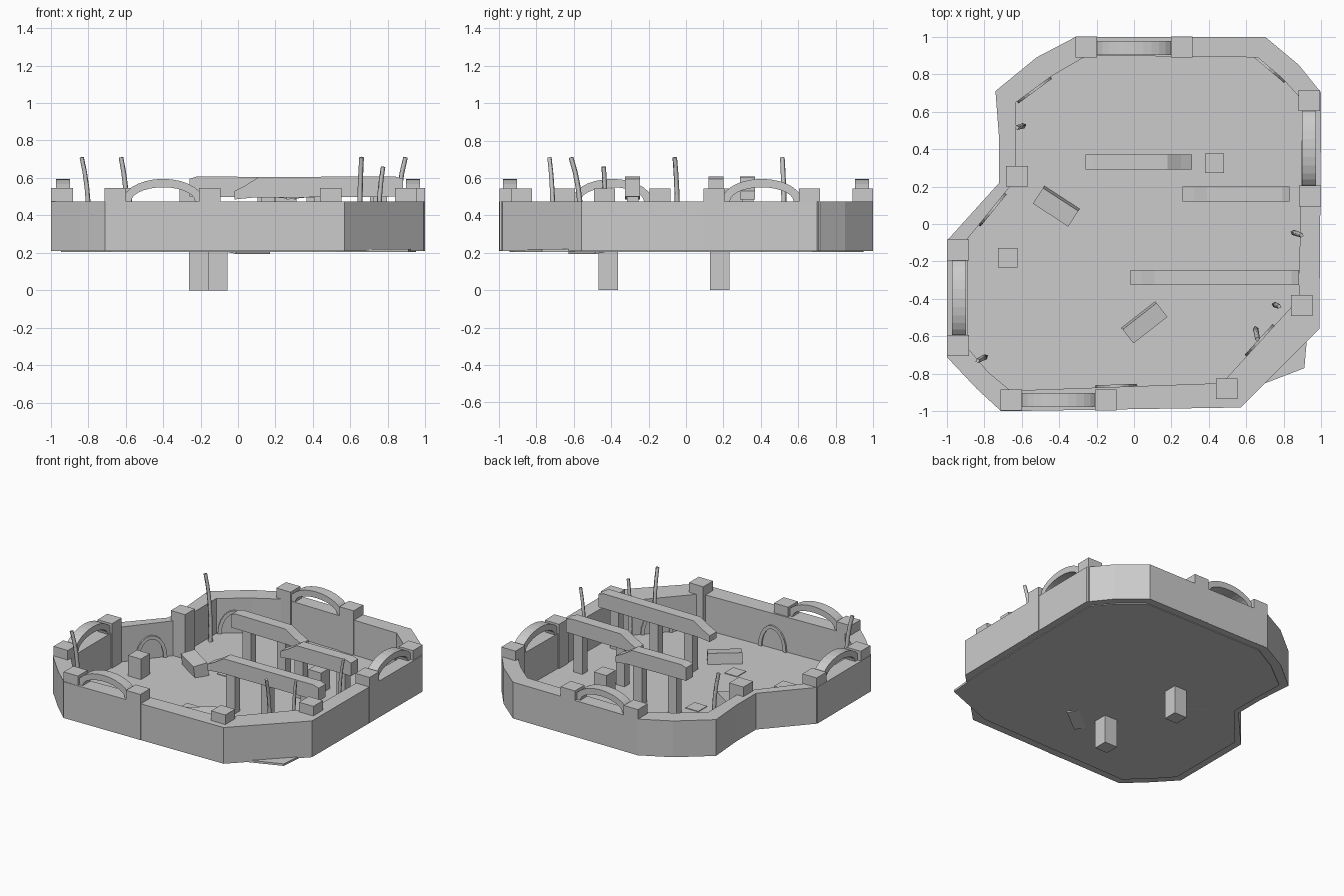
import bpy, bmesh, math
from mathutils import Vector

if "Cube" in bpy.data.objects:
    bpy.data.objects.remove(bpy.data.objects["Cube"])

stone = bpy.data.materials.new("stone_grey")
stone.use_nodes = True
stone.diffuse_color = (0.6, 0.6, 0.6, 1)
stone.node_tree.nodes["Principled BSDF"].inputs["Base Color"].default_value = (0.6, 0.6, 0.6, 1)


def finish(name, bm):
    bmesh.ops.recalc_face_normals(bm, faces=bm.faces)
    mesh = bpy.data.meshes.new(name)
    bm.to_mesh(mesh)
    bm.free()
    mesh.materials.append(stone)
    ob = bpy.data.objects.new(name, mesh)
    bpy.context.collection.objects.link(ob)
    return ob


def box(name, x, y, z0, z1, sx, sy, turn=0, tilt=0):
    bm = bmesh.new()
    bmesh.ops.create_cube(bm, size=1)
    bmesh.ops.scale(bm, vec=(sx, sy, z1 - z0), verts=bm.verts)
    ob = finish(name, bm)
    ob.location = (x, y, (z0 + z1) / 2)
    ob.rotation_euler = (math.radians(tilt), 0, math.radians(turn))
    return ob


def prism(name, points, offset):
    """Extrude a closed outline of 3D points along an offset."""
    bm = bmesh.new()
    face = bm.faces.new([bm.verts.new(p) for p in points])
    new = bmesh.ops.extrude_face_region(bm, geom=[face], use_keep_orig=True)["geom"]
    bmesh.ops.translate(bm, vec=offset, verts=[v for v in new if isinstance(v, bmesh.types.BMVert)])
    return finish(name, bm)


def arch(name, x, y, turn, half, rise, thick, width, z0, steps=14):
    """Half ring standing at z0, its span along the turned x axis."""
    bm = bmesh.new()
    rows = []
    for i in range(steps + 1):
        a = math.pi * i / steps
        c, s = math.cos(a), math.sin(a)
        rows.append([bm.verts.new((k * c, w, h * s))
                     for k, h, w in ((half, rise, -width / 2), (half, rise, width / 2),
                                     (half - thick, rise - thick, width / 2),
                                     (half - thick, rise - thick, -width / 2))])
    for r, t in zip(rows, rows[1:]):
        for j in range(4):
            bm.faces.new((r[j], r[(j + 1) % 4], t[(j + 1) % 4], t[j]))
    bm.faces.new(rows[0])
    bm.faces.new(rows[-1])
    ob = finish(name, bm)
    ob.location = (x, y, z0)
    ob.rotation_euler.z = math.radians(turn)
    return ob


BASE, TOP, FLOOR = 0.21, 0.475, 0.22

# Perimeter wall: outer and inner outlines bridged into a ring
outer = [(-.71, -1), (.57, -.98), (.99, -.56), (1, .7), (.88, .85), (.7, 1), (-.31, 1),
         (-.52, .89), (-.74, .71), (-.72, .45), (-.72, .22), (-1, -.09), (-1, -.71), (-.84, -.88)]
inner = [(-.66, -.89), (.47, -.85), (.88, -.4), (.9, .66), (.79, .78), (.66, .89), (-.25, .9),
         (-.44, .79), (-.63, .65), (-.63, .45), (-.63, .24), (-.89, -.08), (-.89, -.66), (-.78, -.79)]
bm = bmesh.new()
loops = [[bm.verts.new((x, y, z)) for x, y in pts]
         for pts, z in ((outer, BASE), (outer, TOP), (inner, TOP), (inner, BASE))]
n = len(outer)
for k in range(4):
    a, b = loops[k], loops[(k + 1) % 4]
    for i in range(n):
        j = (i + 1) % n
        bm.faces.new((a[i], a[j], b[j], b[i]))
finish("perimeter_wall", bm)

# Floor slab, with one corner poking out under the wall
mid = [((a + c) / 2, (b + d) / 2) for (a, b), (c, d) in zip(outer, inner)]
mid.insert(2, (.91, -.77))
mid[1] = (.52, -.92)
prism("floor_slab", [(x, y, BASE - .005) for x, y in mid], (0, 0, FLOOR - BASE + .005))

# Wall posts
posts = [(-.255, .945), (.255, .945), (.935, .66), (.94, .15), (.895, -.435), (.495, -.88),
         (-.15, -.94), (-.655, -.94), (-.94, -.65), (-.94, -.14), (-.625, .255)]
for i, (x, y) in enumerate(posts):
    box(f"wall_post_{i + 1}", x, y, BASE + .002, .545, .115, .112)

# Arches bridging pairs of posts on top of the wall
for name, x, y, turn in (("back", 0, .94, 0), ("left", .935, .405, 90),
                         ("front", -.4, -.94, 0), ("right", -.935, -.395, 90)):
    arch(name + "_wall_arch", x, y, turn, .215, .12, .045, .075, TOP)

# Arched reliefs on the inner wall faces
for i, (p, q) in enumerate(((8, 7), (11, 10), (5, 4), (1, 2), (0, 1))):
    a, b = Vector(inner[p]), Vector(inner[q])
    m = (a + b) / 2
    turn = math.degrees(math.atan2(b.y - a.y, b.x - a.x))
    arch(f"wall_relief_{i + 1}", m.x, m.y, turn, .11, .17, .025, .025, FLOOR, 10)

# Beams on posts; each has one drooping end
for name, x0, x1, y, droop, legs in (("back", -.26, .31, .33, 1, (-.14, .14)),
                                     ("middle", .26, .83, .16, -1, (.4, .74)),
                                     ("front", -.02, .88, -.285, -1, (.16, .44, .76))):
    start, end = (x0, x1) if droop > 0 else (x1, x0)
    d = droop
    outline = [(start, .5), (start, .595), (start + .04 * d, .608), (end - .13 * d, .605),
               (end - .06 * d, .56), (end, .53), (end, .485), (end - .1 * d, .495)]
    prism(name + "_beam", [(x, y - .04, z) for x, z in outline], (0, .08, 0))
    for i, x in enumerate(legs):
        box(f"{name}_beam_leg_{i + 1}", x, y, FLOOR - .01, .51, .07, .06)

# Square stone blocks: two stand on the floor, two hang below it
for name, x, y, z0, z1 in (("right_stub", -.675, -.18, BASE, .37), ("left_stub", .43, .325, BASE, .37),
                           ("back_support", -.21, .18, 0, .225), ("front_support", -.107, -.415, 0, .225)):
    box(name, x, y, z0, z1, .103, .103)

# Fallen blocks
box("fallen_block_back", -.415, .095, .21, .31, .225, .1, -33, 8)
box("fallen_block_front", .055, -.525, .2, .29, .23, .095, 38, 8)

# Tall curved grass blades
for i, (x, y, h, dx, dy) in enumerate(((-.59, .525, .71, -.035, -.01), (-.795, -.71, .71, -.04, -.02),
                                       (.65, -.56, .71, .01, -.055), (.75, -.43, .66, .025, -.01),
                                       (.85, -.045, .71, .045, -.015))):
    curve = bpy.data.curves.new(f"grass_blade_{i + 1}", "CURVE")
    curve.dimensions = "3D"
    curve.bevel_depth = .016
    curve.bevel_resolution = 0
    curve.use_fill_caps = True
    spline = curve.splines.new("POLY")
    spline.points.add(6)
    for k, p in enumerate(spline.points):
        t = k / 6
        p.co = (x + dx * t ** 3, y + dy * t ** 3, FLOOR + (h - FLOOR) * t, 1)
        p.radius = 1 - .2 * t
    curve.materials.append(stone)
    bpy.context.collection.objects.link(bpy.data.objects.new(curve.name, curve))
